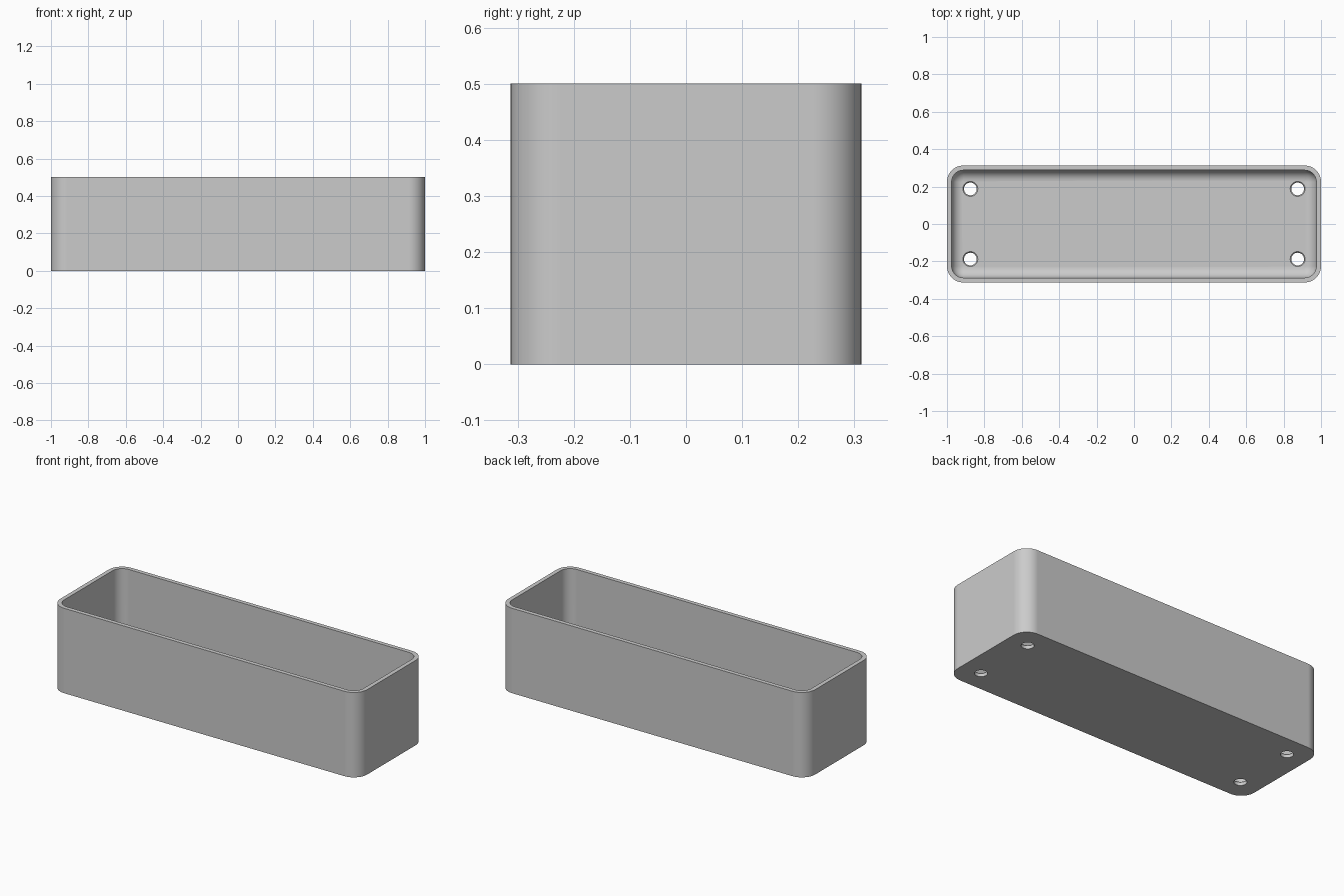
import bpy
import bmesh
from math import sin, cos, pi, radians

if "Cube" in bpy.data.objects:
    bpy.data.objects.remove(bpy.data.objects["Cube"], do_unlink=True)

HALF_X, HALF_Y, HEIGHT = 1.0, 0.3125, 0.5
CORNER, WALL, FLOOR, FILLET = 0.0875, 0.025, 0.025, 0.06
HOLE_X, HOLE_Y, HOLE_R, RIM_R = 0.875, 0.1875, 0.034, 0.04
SEGS = 12

grey = bpy.data.materials.new("plain grey")
grey.use_nodes = True
colour = (0.6, 0.6, 0.6, 1)
grey.diffuse_color = colour
grey.node_tree.nodes["Principled BSDF"].inputs["Base Color"].default_value = colour


def rounded_loop(bm, inset, z):
    """Ring of vertices on a rounded rectangle, shrunk by inset."""
    r = CORNER - inset
    ring = []
    for i, (sx, sy) in enumerate([(1, 1), (-1, 1), (-1, -1), (1, -1)]):
        for k in range(SEGS + 1):
            a = (i + k / SEGS) * pi / 2
            ring.append(bm.verts.new((sx * (HALF_X - CORNER) + r * cos(a),
                                      sy * (HALF_Y - CORNER) + r * sin(a), z)))
    return ring


def circle_loop(bm, x, y, r, z, n=32):
    return [bm.verts.new((x + r * cos(2 * pi * k / n), y + r * sin(2 * pi * k / n), z))
            for k in range(n)]


def skin(bm, rings):
    """Bridge successive rings and cap both ends."""
    for a, b in zip(rings, rings[1:]):
        for k in range(len(a)):
            j = (k + 1) % len(a)
            bm.faces.new((a[k], a[j], b[j], b[k]))
    bm.faces.new(rings[0][::-1])
    bm.faces.new(rings[-1])


def make_object(name, bm):
    bmesh.ops.recalc_face_normals(bm, faces=bm.faces)
    mesh = bpy.data.meshes.new(name)
    bm.to_mesh(mesh)
    bm.free()
    mesh.materials.append(grey)
    obj = bpy.data.objects.new(name, mesh)
    bpy.context.collection.objects.link(obj)
    return obj


# Open tray: outer wall, rim, inner wall, filleted floor
bm = bmesh.new()
rings = [rounded_loop(bm, 0, 0), rounded_loop(bm, 0, HEIGHT), rounded_loop(bm, WALL, HEIGHT)]
for k in range(9):
    a = k / 8 * pi / 2
    rings.append(rounded_loop(bm, WALL + FILLET * (1 - cos(a)),
                              FLOOR + FILLET * (1 - sin(a))))
skin(bm, rings)
tray = make_object("tray", bm)

# Four screw holes with a small chamfer at the floor
bm = bmesh.new()
for x in (-HOLE_X, HOLE_X):
    for y in (-HOLE_Y, HOLE_Y):
        chamfer = RIM_R - HOLE_R
        skin(bm, [circle_loop(bm, x, y, r, z) for r, z in (
            (HOLE_R, -0.05), (HOLE_R, FLOOR - chamfer),
            (RIM_R, FLOOR), (RIM_R, FLOOR + 0.05))])
cutter = make_object("hole_cutter", bm)
cutter.hide_render = True

cut = tray.modifiers.new("screw holes", "BOOLEAN")
cut.operation = "DIFFERENCE"
cut.solver = "EXACT"
cut.object = cutter

bpy.ops.object.select_all(action="DESELECT")
tray.select_set(True)
bpy.context.view_layer.objects.active = tray
bpy.ops.object.modifier_apply(modifier=cut.name)
bpy.data.objects.remove(cutter, do_unlink=True)

# Smooth rounded corners, crisp rim and hole edges
bpy.ops.object.shade_smooth_by_angle(angle=radians(30))
weighted = tray.modifiers.new("even shading", "WEIGHTED_NORMAL")
weighted.keep_sharp = True
